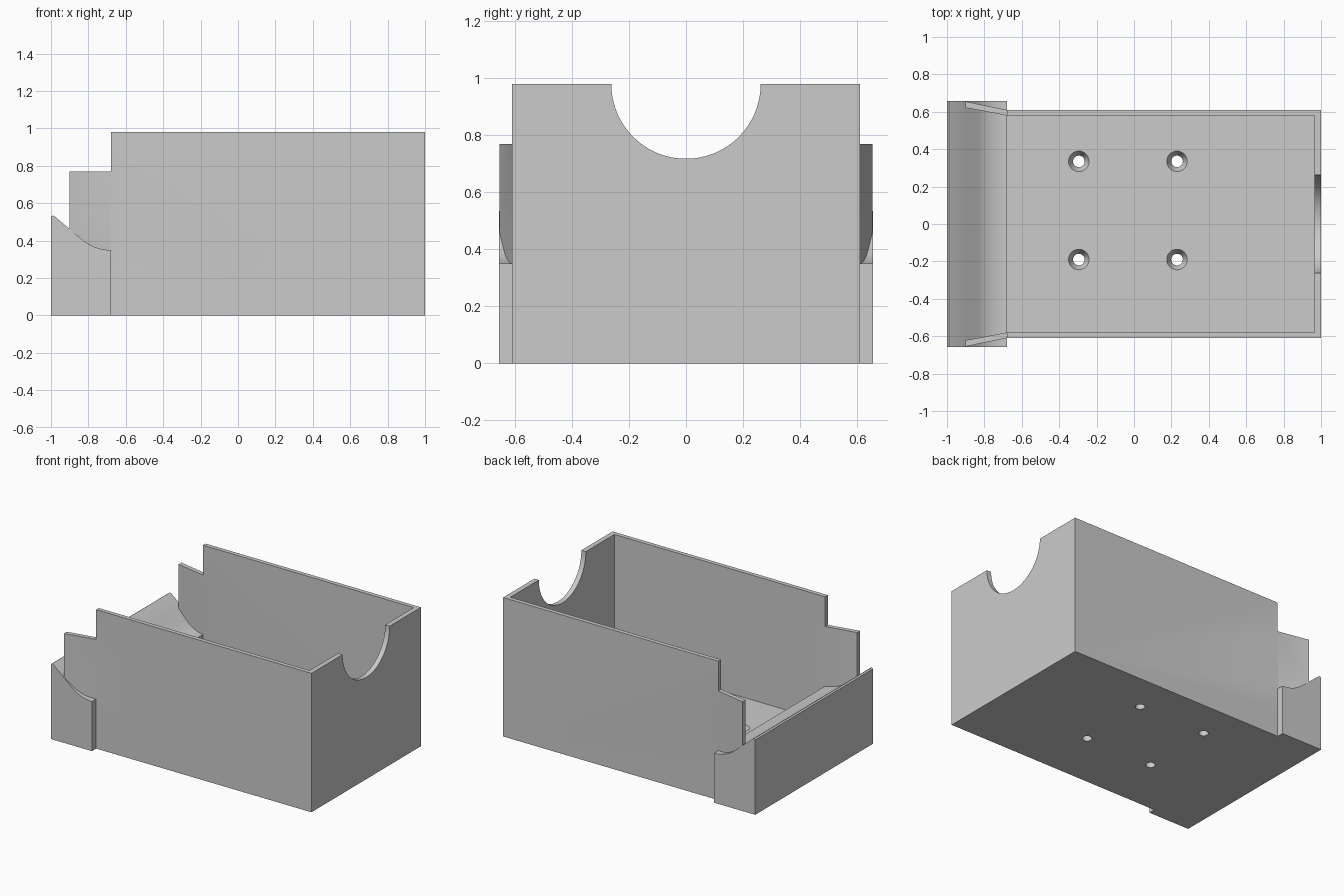
import bpy, bmesh, math
from mathutils import Vector

if "Cube" in bpy.data.objects:
    bpy.data.objects.remove(bpy.data.objects["Cube"])

grey = bpy.data.materials.new("light grey plastic")
grey.diffuse_color = (0.6, 0.6, 0.6, 1)
grey.use_nodes = True
grey.node_tree.nodes["Principled BSDF"].inputs["Base Color"].default_value = grey.diffuse_color


def finish(bm, name):
    bmesh.ops.recalc_face_normals(bm, faces=bm.faces)
    me = bpy.data.meshes.new(name)
    bm.to_mesh(me)
    bm.free()
    me.materials.append(grey)
    ob = bpy.data.objects.new(name, me)
    bpy.context.collection.objects.link(ob)
    return ob


def prism(name, points, direction):
    """Extrude a closed planar outline along a direction."""
    bm = bmesh.new()
    face = bm.faces.new([bm.verts.new(p) for p in points])
    ext = bmesh.ops.extrude_face_region(bm, geom=[face])
    verts = [v for v in ext["geom"] if isinstance(v, bmesh.types.BMVert)]
    bmesh.ops.translate(bm, verts=verts, vec=Vector(direction))
    return finish(bm, name)


def box(name, x0, x1, y0, y1, z0, z1):
    return prism(name, [(x0, y0, z0), (x1, y0, z0), (x1, y1, z0), (x0, y1, z0)],
                 (0, 0, z1 - z0))


def lathe(name, x, y, profile, n=32):
    """Closed solid of revolution around a vertical axis."""
    bm = bmesh.new()
    rings = [[bm.verts.new((x + r * math.cos(2 * math.pi * i / n),
                            y + r * math.sin(2 * math.pi * i / n), z))
              for i in range(n)] for r, z in profile]
    for a, b in zip(rings, rings[1:]):
        for i in range(n):
            bm.faces.new((a[i], a[(i + 1) % n], b[(i + 1) % n], b[i]))
    bm.faces.new(rings[0])
    bm.faces.new(rings[-1])
    return finish(bm, name)


def combine(target, other, op):
    mod = target.modifiers.new(op, 'BOOLEAN')
    mod.operation, mod.object, mod.solver = op, other, 'EXACT'
    bpy.context.view_layer.objects.active = target
    bpy.ops.object.modifier_apply(modifier=mod.name)
    bpy.data.objects.remove(other)


XF, FLOOR, TOP = -0.68, 0.10, 0.98

# Open box: floor, two side walls and an end wall
tray = box("open_tray", XF, 1.0, -0.61, 0.61, 0, TOP)
combine(tray, box("cavity", XF - 0.1, 0.965, -0.58, 0.58, FLOOR, TOP + 0.2), 'DIFFERENCE')

# Round notch in the end wall
R = 0.262
notch = [(0.9, R * math.cos(a), TOP + R * math.sin(a))
         for a in (math.pi + math.pi * i / 48 for i in range(49))]
notch += [(0.9, R, TOP + 0.1), (0.9, -R, TOP + 0.1)]
combine(tray, prism("notch", notch, (0.2, 0, 0)), 'DIFFERENCE')

# Countersunk screw holes
for hx in (-0.295, 0.23):
    for hy in (-0.19, 0.335):
        hole = lathe("hole", hx, hy, [(0.031, -0.05), (0.031, 0.05),
                                      (0.055, FLOOR), (0.055, FLOOR + 0.05)])
        combine(tray, hole, 'DIFFERENCE')

# Lip block with a ramp that curves down towards the tray
ramp_r, end = 0.24, math.radians(38.7)
curve = [(XF - ramp_r * math.sin(end * i / 16), 0.35 + ramp_r * (1 - math.cos(end * i / 16)))
         for i in range(17)]
outline = [(-1, 0), (XF, 0)] + curve + [(-0.98, 0.53), (-0.99, 0.535), (-1, 0.528)]
lip = prism("ramp_lip", [(x, -0.657, z) for x, z in outline], (0, 1.314, 0))
combine(tray, lip, 'UNION')

# Flared guide panels joining the side walls to the lip
for s in (-1, 1):
    plan = [(XF, 0.61), (XF, 0.58), (-0.9, 0.622), (-0.9, 0.655)]
    panel = prism("flared_panel", [(x, s * y, 0.2) for x, y in plan], (0, 0, 0.57))
    combine(tray, panel, 'UNION')

# Smooth the curved surfaces, keep the corners crisp
bpy.ops.object.select_all(action='DESELECT')
tray.select_set(True)
bpy.context.view_layer.objects.active = tray
bpy.ops.object.shade_smooth_by_angle(angle=math.radians(25))
